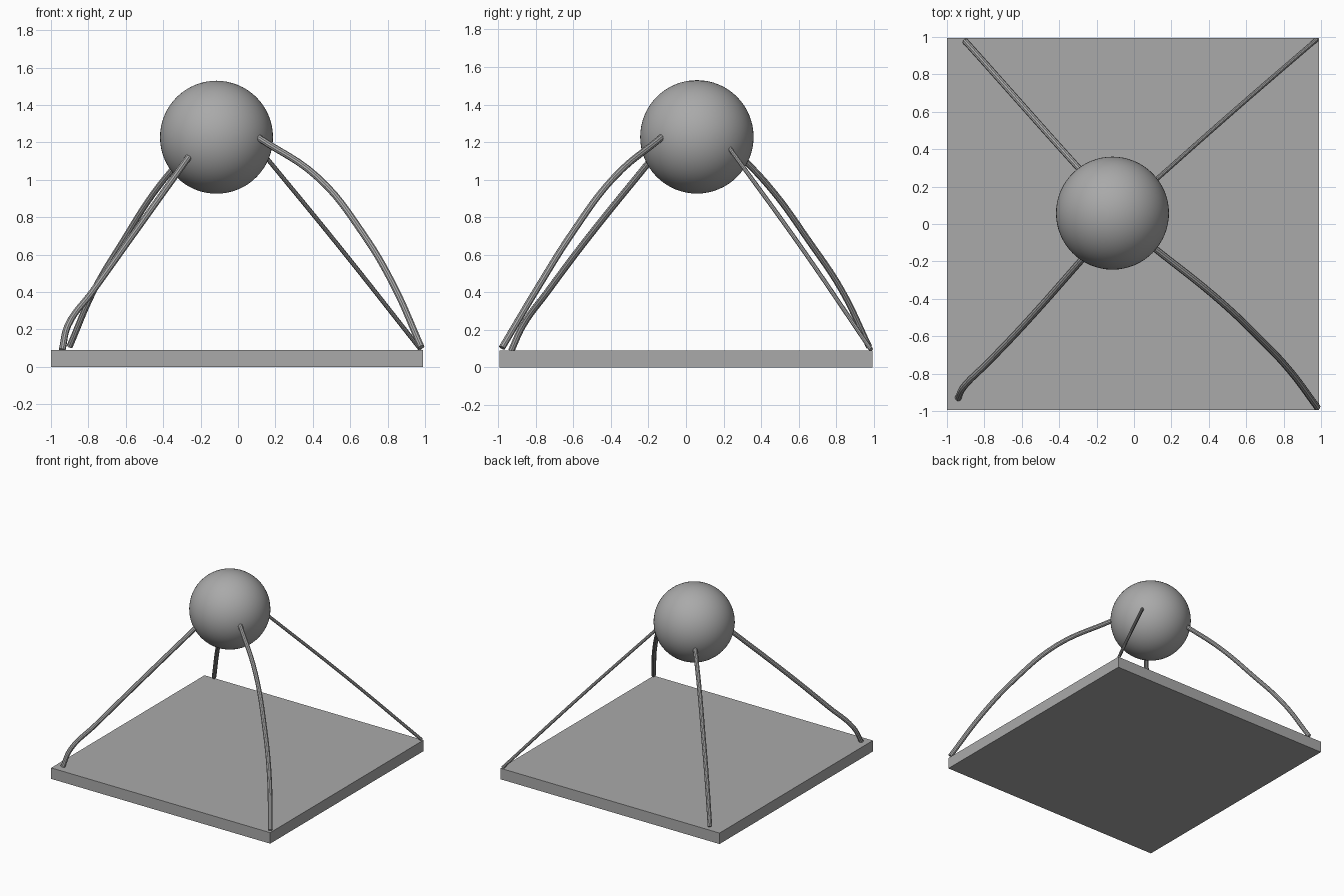
import bpy
from mathutils import Vector

cube = bpy.data.objects.get("Cube")
if cube:
    bpy.data.objects.remove(cube, do_unlink=True)

# One plain grey for every part
grey = bpy.data.materials.new("grey")
grey.use_nodes = True
grey.diffuse_color = (0.4, 0.4, 0.4, 1)
grey.node_tree.nodes["Principled BSDF"].inputs["Base Color"].default_value = grey.diffuse_color


def finish(obj, name):
    obj.name = name
    obj.data.materials.append(grey)
    return obj


def leg(name, points, radius):
    """Round capped tube swept along a smooth path from the ball to the base."""
    curve = bpy.data.curves.new(name, "CURVE")
    curve.dimensions = "3D"
    curve.bevel_depth = radius
    curve.bevel_resolution = 3
    curve.use_fill_caps = True
    curve.resolution_u = 6
    spline = curve.splines.new("BEZIER")
    spline.bezier_points.add(len(points) - 1)
    for bp, co in zip(spline.bezier_points, points):
        bp.co = Vector(co)
        bp.handle_left_type = bp.handle_right_type = "AUTO"
    obj = bpy.data.objects.new(name, curve)
    bpy.context.collection.objects.link(obj)
    bpy.ops.object.select_all(action="DESELECT")
    obj.select_set(True)
    bpy.context.view_layer.objects.active = obj
    bpy.ops.object.convert(target="MESH")
    obj = finish(bpy.context.object, name)
    bpy.ops.object.shade_smooth_by_angle()
    return obj


# Flat square base
bpy.ops.mesh.primitive_cube_add(size=1, location=(-0.006, 0, 0.045))
base = finish(bpy.context.object, "base")
base.scale = (1.988, 1.988, 0.09)

# Ball held above the base
bpy.ops.mesh.primitive_uv_sphere_add(segments=64, ring_count=32, radius=0.302,
                                     location=(-0.115, 0.058, 1.228))
finish(bpy.context.object, "ball")
bpy.ops.object.shade_smooth()

# Four bent legs, each reaching from inside the ball to a base corner
leg("front_left_leg", [(0.11, -0.13, 1.225), (0.43, -0.385, 1.01), (0.67, -0.61, 0.71),
                       (0.83, -0.78, 0.44), (0.98, -0.98, 0.105)], 0.018)
leg("front_right_leg", [(-0.265, -0.175, 1.12), (-0.58, -0.53, 0.68), (-0.78, -0.74, 0.4),
                        (-0.91, -0.87, 0.22), (-0.94, -0.93, 0.09)], 0.018)
leg("back_right_leg", [(-0.27, 0.27, 1.15), (-0.45, 0.47, 0.93), (-0.61, 0.65, 0.68),
                       (-0.77, 0.83, 0.41), (-0.9, 0.975, 0.11)], 0.017)
leg("back_left_leg", [(0.11, 0.23, 1.17), (0.54, 0.61, 0.645), (0.975, 0.985, 0.095)], 0.012)
